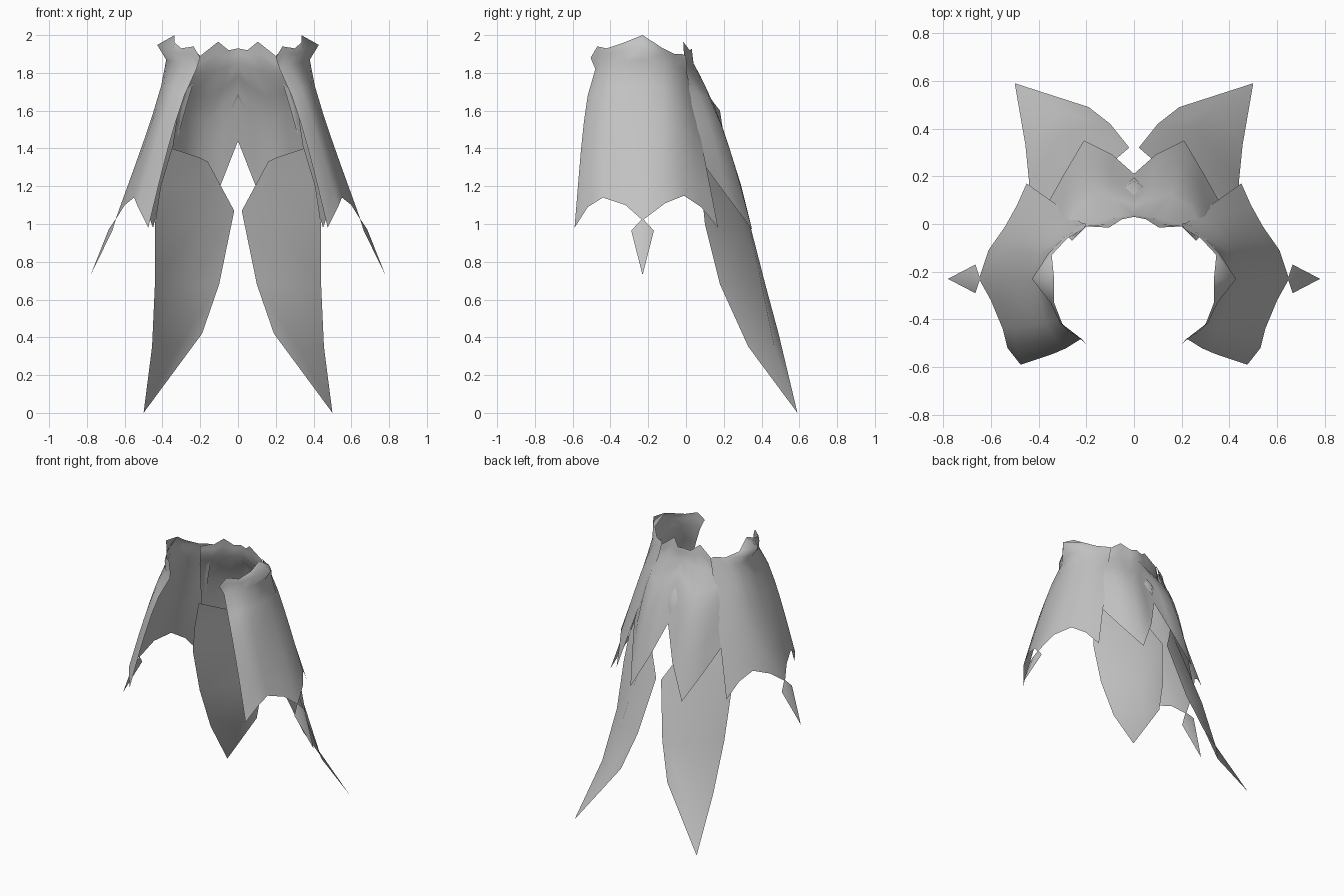
import bpy, bmesh
from math import sin, pi
from mathutils import Vector

if "Cube" in bpy.data.objects:
    bpy.data.objects.remove(bpy.data.objects["Cube"])

grey = bpy.data.materials.new("plain_grey")
grey.use_nodes = True
grey.diffuse_color = (0.55, 0.55, 0.55, 1)
grey.node_tree.nodes["Principled BSDF"].inputs["Base Color"].default_value = grey.diffuse_color

AXIS = Vector((0, -0.23, 0))


def finish(name, bm):
    """Turn a half mesh into a mirrored, smooth shaded object."""
    bmesh.ops.remove_doubles(bm, verts=bm.verts, dist=0.0005)
    mesh = bpy.data.meshes.new(name)
    bm.to_mesh(mesh)
    bm.free()
    mesh.materials.append(grey)
    obj = bpy.data.objects.new(name, mesh)
    bpy.context.collection.objects.link(obj)
    mirror = obj.modifiers.new("mirror", 'MIRROR')
    mirror.use_clip = True
    bpy.ops.object.select_all(action='DESELECT')
    obj.select_set(True)
    bpy.context.view_layer.objects.active = obj
    bpy.ops.object.shade_smooth_by_angle(angle=1.4)


def sheet(name, columns):
    """Skin neighbouring columns of points with quads."""
    bm = bmesh.new()
    grid = [[bm.verts.new(p) for p in col] for col in columns]
    for a, b in zip(grid, grid[1:]):
        for j in range(len(a) - 1):
            bm.faces.new((a[j], b[j], b[j + 1], a[j + 1]))
    finish(name, bm)


def fan(name, crown, outline, closed):
    """Small plate of triangles around a raised point."""
    bm = bmesh.new()
    top = bm.verts.new(crown)
    ring = [bm.verts.new(p) for p in outline]
    if closed:
        ring.append(ring[0])
    for a, b in zip(ring, ring[1:]):
        bm.faces.new((top, a, b))
    finish(name, bm)


def hanging(rim, waist, hem, flare, bulge, steps=6):
    """Column from collar rim over a flared ridge and the waist to the hem."""
    rim, waist, hem = Vector(rim), Vector(waist), Vector(hem)

    def outward(p):
        d = p - AXIS
        d.z = 0
        return d.normalized()

    column = [rim, waist.lerp(rim, .6) + outward(waist) * flare]
    for k in range(steps + 1):
        t = k / steps
        p = waist.lerp(hem, t)
        column.append(p + outward(p) * bulge * sin(pi * t ** .6))
    return column


# Side panels, listed from the back edge to the front edge
side = [
    ((.20, 0, 1.89), (.22, .005, 1.80), (.45, .17, .98), 0, .005),
    ((.21, -.02, 1.90), (.25, -.01, 1.82), (.49, .08, 1.09), 0, .01),
    ((.28, -.06, 1.90), (.31, -.06, 1.84), (.54, -.01, 1.15), .005, .012),
    ((.345, -.13, 1.935), (.36, -.12, 1.85), (.61, -.11, 1.11), .008, -.005),
    ((.335, -.23, 2), (.38, -.23, 1.87), (.65, -.23, 1.02), .075, -.02),
    ((.335, -.33, 1.96), (.35, -.33, 1.86), (.60, -.32, 1.10), .008, 0),
    ((.30, -.42, 1.93), (.315, -.40, 1.85), (.55, -.44, 1.14), .005, .02),
    ((.235, -.47, 1.94), (.27, -.455, 1.84), (.53, -.52, 1.09), 0, .03),
    ((.20, -.505, 1.88), (.22, -.48, 1.82), (.475, -.59, .98), 0, .035),
]
sheet("side_panels", [hanging(*c) for c in side])

# Upper back plates, from the centre seam outward
back = [
    ((0, .03, 1.93), (0, .04, 1.85), (0, .21, 1.44), 0, .01),
    ((.05, .02, 1.92), (.06, .03, 1.83), (.09, .29, 1.21), 0, .035),
    ((.105, -.015, 1.965), (.12, .02, 1.81), (.21, .35, .97), 0, .06),
    ((.20, -.01, 1.89), (.20, -.005, 1.80), (.29, .215, 1.15), 0, .05),
    ((.26, -.07, 1.89), (.27, -.06, 1.82), (.36, .09, 1.32), 0, .01),
]
sheet("upper_back_plates", [hanging(*c) for c in back])

# Diamond stud on the centre seam
fan("seam_stud", (0, .18, 1.6), ((0, .195, 1.5), (.04, .155, 1.6), (0, .11, 1.69)), False)

# Long back tails: inner edge, middle fold, outer edge, all meeting at the tip
tip = (.5, .59, 0)
sheet("back_tails", [
    [(.16, .19, 1.33), (.09, .26, 1.20), (.02, .32, 1.07), (.10, .42, .68), (.19, .49, .42), tip],
    [(.20, .16, 1.35), (.17, .23, 1.20), (.20, .29, 1.02), (.26, .40, .68), (.32, .47, .34), tip],
    [(.35, .04, 1.40), (.41, .08, 1.20), (.44, .10, 1.00), (.44, .18, .68), (.455, .33, .35), tip],
])

# Small pointed pendants under the side panels
fan("side_pendants", (.685, -.23, .97),
    ((.645, -.23, 1.03), (.665, -.29, .965), (.78, -.23, .73), (.665, -.17, .965)), True)
